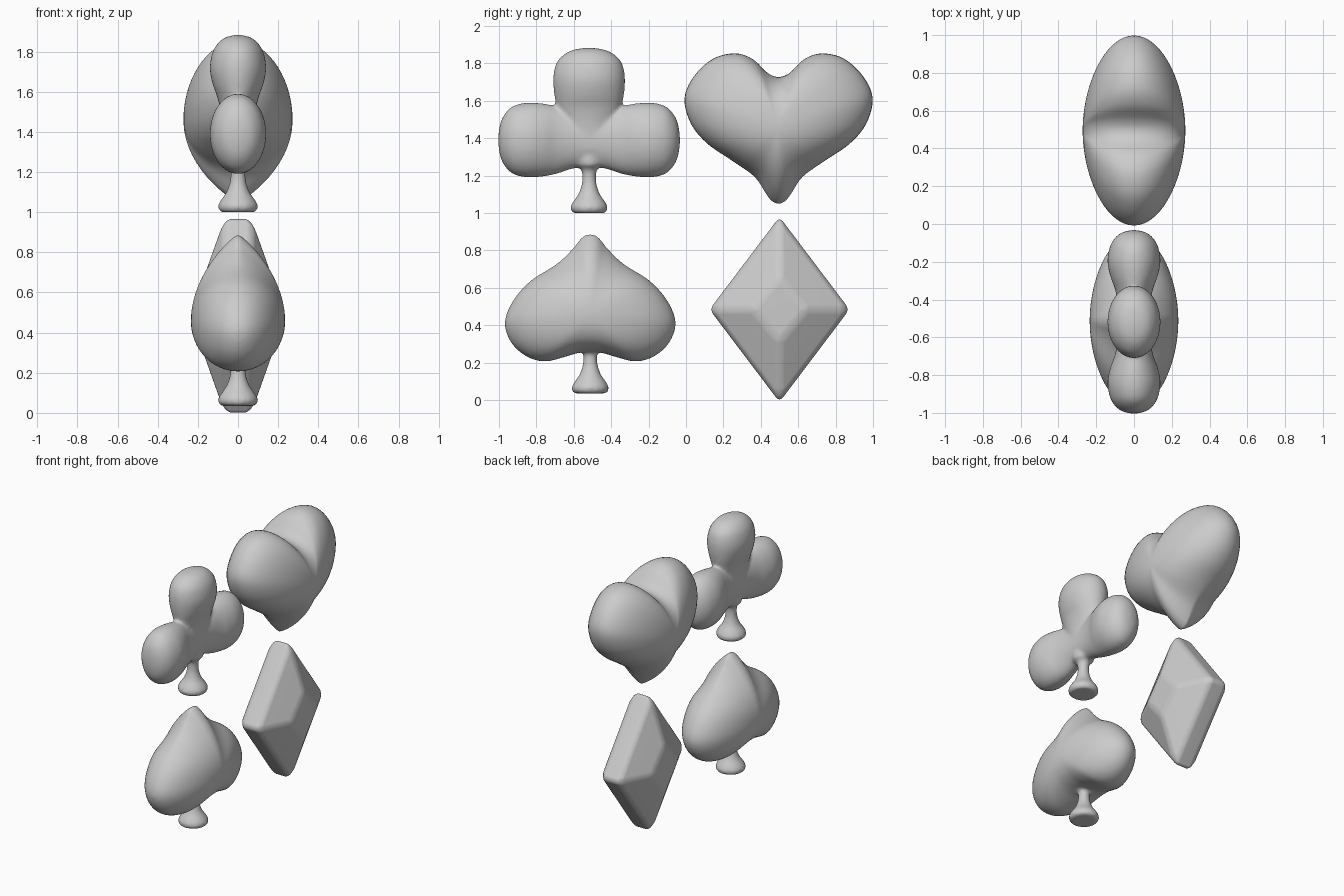
import bpy, bmesh, math
from mathutils import Vector

if "Cube" in bpy.data.objects:
    bpy.data.objects.remove(bpy.data.objects["Cube"])


def curve(pts, steps, closed=False):
    """Catmull-Rom interpolation of a list of tuples."""
    n, out = len(pts), []
    get = (lambda i: pts[i % n]) if closed else (lambda i: pts[max(0, min(n - 1, i))])
    for i in range(n if closed else n - 1):
        for s in range(steps):
            t = s / steps
            p0, p1, p2, p3 = (get(i + k) for k in (-1, 0, 1, 2))
            out.append(tuple(0.5 * (2 * b + (c - a) * t + (2 * a - 5 * b + 4 * c - d) * t * t
                                    + (3 * b - a - 3 * c + d) * t ** 3)
                             for a, b, c, d in zip(p0, p1, p2, p3)))
    if not closed:
        out.append(tuple(pts[-1]))
    return out


def loft(bm, rings):
    rows = [[bm.verts.new(p) for p in r] for r in rings]
    n = len(rows[0])
    for a, b in zip(rows, rows[1:]):
        for i in range(n):
            j = (i + 1) % n
            bm.faces.new((a[i], a[j], b[j], b[i]))
    bm.faces.new(rows[0][::-1])
    bm.faces.new(rows[-1])


def lobe(bm, profile, centre, u):
    """Elliptical sections (distance, in-plane radius, depth radius) along u."""
    u, c = Vector(u), Vector(centre)
    v = Vector((0, -u.z, u.y))
    rings = []
    for t, a, b in curve(profile, 5):
        rings.append([c + u * t + v * a * math.cos(k * math.tau / 40)
                      + Vector((b * math.sin(k * math.tau / 40), 0, 0)) for k in range(40)])
    loft(bm, rings)


def puff(bm, half, cy, cz, depth, tip):
    """Inflate a mirrored outline; tip is the z direction of the point."""
    pts = half + [(-y, z) for y, z in half[-2:0:-1]]
    outline = [Vector((y, z - cz)) for y, z in curve(pts, 5, True)]
    mean = sum(p.length for p in outline) / len(outline)
    rings, n = [], 15
    for i in range(-n, n + 1):
        f = i / n * math.radians(88)
        s, h = math.cos(f), math.sin(f)
        ring = []
        for p in outline:
            d, r = p.normalized(), p.length
            inner = 0.5 * (r + mean)
            q = d * s * (inner + (r - inner) * s)
            k = 1 + 0.7 * max(0, d.y * tip) ** 4
            ring.append((math.copysign(depth * abs(h) ** k, h), cy + q.x, cz + q.y))
        rings.append(ring)
    loft(bm, rings)


def finish(bm, name, blend=False):
    bmesh.ops.recalc_face_normals(bm, faces=bm.faces)
    me = bpy.data.meshes.new(name)
    bm.to_mesh(me)
    bm.free()
    for p in me.polygons:
        p.use_smooth = True
    ob = bpy.data.objects.new(name, me)
    bpy.context.collection.objects.link(ob)
    if blend:
        m = ob.modifiers.new("blend", 'REMESH')
        m.mode, m.voxel_size, m.use_smooth_shade = 'VOXEL', 0.011, True
        m = ob.modifiers.new("soften", 'SMOOTH')
        m.factor, m.iterations = 0.5, 7
    return ob


stem = [(0, .085), (.012, .096), (.035, .099), (.065, .082), (.1, .058),
        (.15, .041), (.2, .037), (.235, .045), (.26, .07), (.31, .07)]
stem = [(t, r, r) for t, r in stem]

# Club: three swollen lobes and a flared stem
bm = bmesh.new()
leaf = [(-.05, .14, .08), (.08, .152, .085), (.17, .18, .1), (.24, .194, .125),
        (.31, .2, .14), (.37, .194, .135), (.42, .173, .118), (.46, .125, .085),
        (.479, .07, .047), (.486, .006, .005)]
for u in ((0, 1, 0), (0, -1, 0)):
    lobe(bm, leaf, (0, -.518, 1.39), u)
lobe(bm, [(t * 1.015, a * .96, b) for t, a, b in leaf], (0, -.518, 1.39), (0, 0, 1))
lobe(bm, stem, (0, -.518, 1.0), (0, 0, 1))
finish(bm, "club", True)

# Spade: inflated outline with the same stem
bm = bmesh.new()
spade = [(0, .89), (.045, .872), (.09, .815), (.18, .727), (.315, .64), (.41, .535),
         (.457, .417), (.425, .31), (.345, .235), (.246, .206), (.144, .228),
         (.07, .25), (0, .257)]
puff(bm, spade, -.512, .46, .235, 1)
lobe(bm, stem, (0, -.512, .035), (0, 0, 1))
finish(bm, "spade", True)

# Heart: inflated outline
bm = bmesh.new()
heart = [(0, 1.727), (.059, 1.749), (.139, 1.823), (.235, 1.853), (.353, 1.823),
         (.455, 1.727), (.503, 1.61), (.468, 1.476), (.38, 1.37), (.246, 1.278),
         (.128, 1.193), (.065, 1.1), (.035, 1.064), (0, 1.05)]
puff(bm, heart, .495, 1.46, .272, -1)
finish(bm, "heart")

# Diamond: faceted gem with softened edges
bm = bmesh.new()
rings = []
for x, hy, hz in ((-.185, .145, .17), (-.07, .374, .495), (.07, .374, .495), (.185, .145, .17)):
    rings.append([(x, .5 + hy * a, .484 + hz * b) for a, b in ((1, 0), (0, 1), (-1, 0), (0, -1))])
loft(bm, rings)
gem = finish(bm, "diamond")
m = gem.modifiers.new("soft_edges", 'BEVEL')
m.width, m.segments, m.limit_method = .03, 4, 'NONE'
gem.modifiers.new("facet_shading", 'WEIGHTED_NORMAL')
